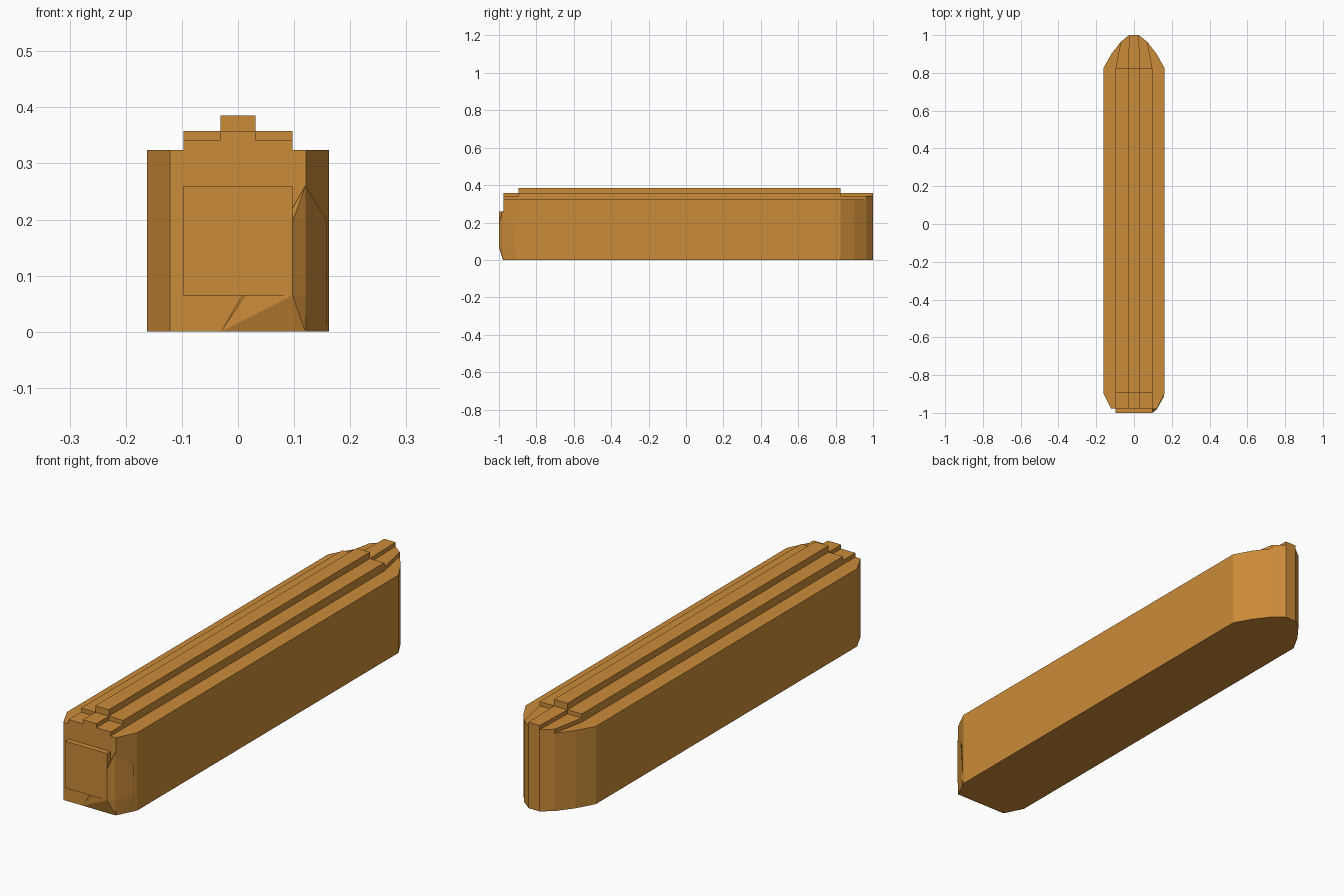
import bpy, bmesh

if "Cube" in bpy.data.objects:
    bpy.data.objects.remove(bpy.data.objects["Cube"])


def finish(name, bm):
    bmesh.ops.recalc_face_normals(bm, faces=bm.faces[:])
    mesh = bpy.data.meshes.new(name)
    bm.to_mesh(mesh)
    bm.free()
    obj = bpy.data.objects.new(name, mesh)
    bpy.context.collection.objects.link(obj)
    mesh.materials.append(paint)
    return obj


def prism(name, half, z0, z1):
    """Extrude a plan outline given by its right half, back to front."""
    outline = half + [(-x, y) for x, y in reversed(half)]
    bm = bmesh.new()
    face = bm.faces.new([bm.verts.new((x, y, z0)) for x, y in outline])
    top = bmesh.ops.extrude_face_region(bm, geom=[face])["geom"]
    for v in top:
        if isinstance(v, bmesh.types.BMVert):
            v.co.z = z1
    return finish(name, bm)


paint = bpy.data.materials.new("orange_paint")
paint.diffuse_color = (0.6, 0.26, 0.04, 1)
paint.use_nodes = True
paint.node_tree.nodes["Principled BSDF"].inputs["Base Color"].default_value = paint.diffuse_color

# Main body with chamfered front corners and rounded pointed back
prism("body", [(0.121, -0.977), (0.162, -0.895), (0.162, 0.825),
               (0.12, 0.90), (0.07, 0.965), (0.026, 1.0)], 0, 0.324)

# Stepped roof: low step at each end, raised in the middle
W, N = 0.097, 0.031
prism("roof_front_step", [(W, -0.977), (W, -0.895)], 0.324, 0.341)
prism("roof_front_ridge", [(N, -0.977), (N, -0.895)], 0.341, 0.358)
prism("roof_middle", [(W, -0.895), (W, 0.825)], 0.324, 0.358)
prism("roof_middle_ridge", [(N, -0.895), (N, 0.825)], 0.358, 0.385)
prism("roof_back_step", [(W, 0.825), (0.07, 0.965), (0.026, 1.0)], 0.324, 0.341)
prism("roof_back_ridge", [(N, 0.825), (0.026, 1.0)], 0.341, 0.358)

# Raised panel on the front face
prism("front_panel", [(W, -1.0), (W, -0.977)], 0.065, 0.26)

# Skewed wedge on the right front corner
bm = bmesh.new()
for co in [(W, -1, 0.065), (W, -1, 0.195), (0.12, -0.982, 0.065),
           (0.12, -0.982, 0.26), (W, -0.978, 0), (-0.03, -0.977, 0),
           (0.03, -0.977, 0.065), (0.158, -0.915, 0.2),
           (0.158, -0.915, 0.065), (0.12, -0.976, 0), (0.158, -0.904, 0)]:
    bm.verts.new(co)
hull = bmesh.ops.convex_hull(bm, input=bm.verts[:])
inside = {g for g in hull["geom_interior"] + hull["geom_unused"]
          if isinstance(g, bmesh.types.BMVert)}
bmesh.ops.delete(bm, geom=list(inside), context="VERTS")
finish("corner_wedge", bm)
